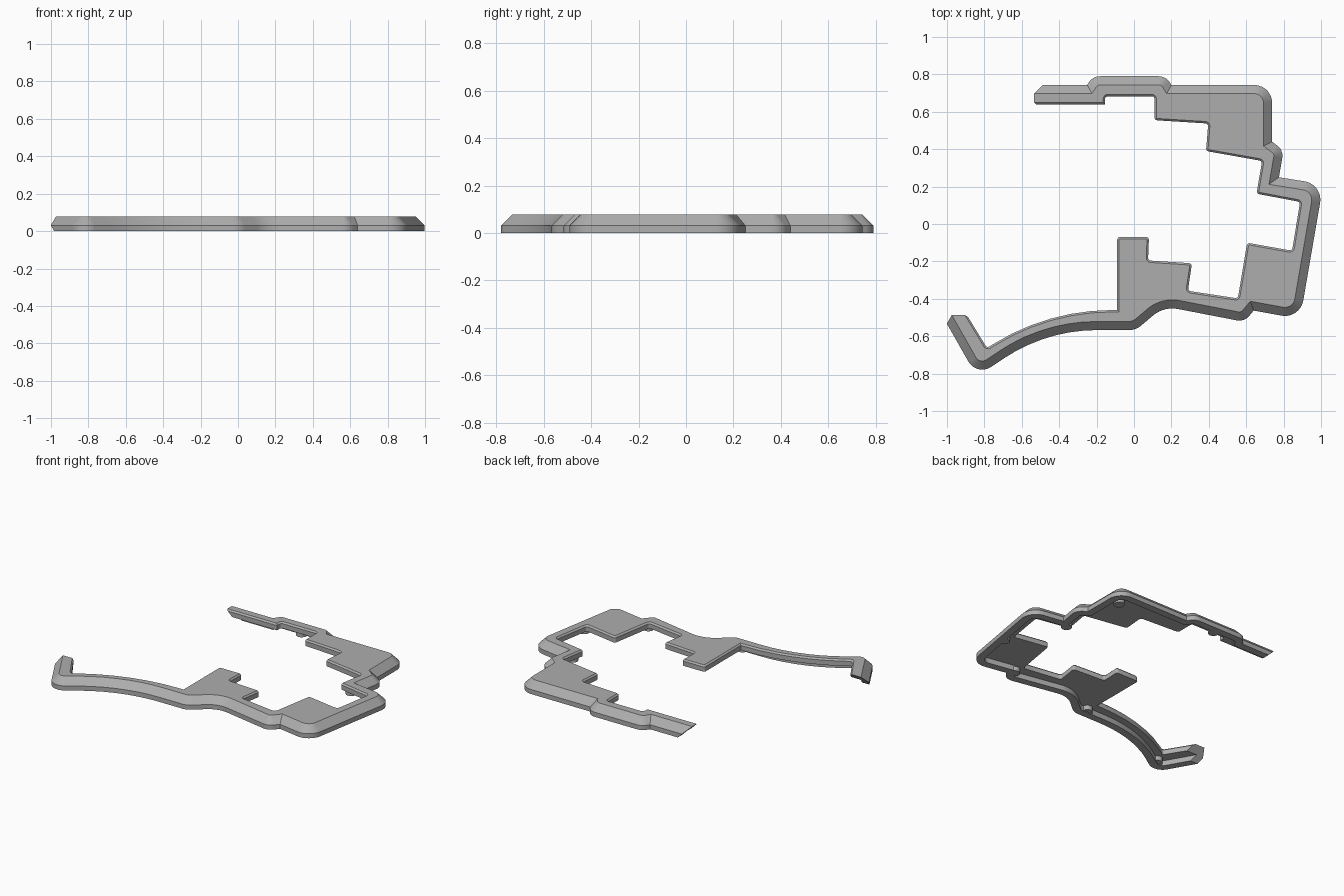
import bpy, bmesh, math
from mathutils import Vector

cube = bpy.data.objects.get("Cube")
if cube:
    bpy.data.objects.remove(cube, do_unlink=True)

TOP, PLATE_BOTTOM = 0.077, 0.035

grey = bpy.data.materials.new("mid grey")
grey.use_nodes = True
grey.diffuse_color = (0.42, 0.42, 0.42, 1)
grey.node_tree.nodes["Principled BSDF"].inputs["Base Color"].default_value = (0.42, 0.42, 0.42, 1)

# Corners as (x, y, fillet radius); the outside runs clockwise from bar to hook
OUTER = [(-.535, .743, 0), (-.25, .743, 0), (-.22, .79, .07), (.17, .79, .07), (.2, .743, 0),
         (.738, .743, .095), (.738, .44, 0), (.80, .395, .07), (.775, .25, 0), (1.012, .212, .1),
         (.888, -.508, .1), (.64, -.463, 0), (.59, -.523, .07), (.16, -.44, .16), (.01, -.567, .1),
         (-.47, -.567, .9), (-.84, -.815, .085), (-1.027, -.487, 0)]
R = .015
INNER = [(-.893, -.487, 0), (-.786, -.663, R), (-.46, -.46, 1.2), (-.09, -.46, 0), (-.09, -.07, R),
         (.08, -.07, R), (.075, -.195, R), (.31, -.21, R), (.288, -.357, R), (.555, -.398, R),
         (.605, -.1, R), (.845, -.143, R), (.888, .118, R), (.655, .162, R), (.685, .337, R),
         (.385, .39, R), (.397, .537, R), (.11, .555, R), (.11, .683, R), (-.155, .683, R),
         (-.155, .64, 0), (-.535, .64, 0)]


def fillet(corners):
    """Turn corners with radii into a point path with arcs."""
    path = []
    for i, (x, y, r) in enumerate(corners):
        p = Vector((x, y))
        if r == 0:
            path.append(p)
            continue
        a = (Vector(corners[i - 1][:2]) - p).normalized()
        b = (Vector(corners[i + 1][:2]) - p).normalized()
        half = a.angle(b) / 2
        centre = p + (a + b).normalized() * r / math.sin(half)
        v0 = p + a * r / math.tan(half) - centre
        turn = v0.angle_signed(p + b * r / math.tan(half) - centre)
        steps = 4 if r == R else max(6, int(abs(turn) * 12))
        start = math.atan2(v0.y, v0.x)
        for k in range(steps + 1):
            t = start - turn * k / steps
            path.append(centre + Vector((math.cos(t), math.sin(t))) * r)
    return path


def offset(path, d):
    """Mitred offset towards the right-hand (material) side."""
    out = []
    for i, p in enumerate(path):
        normals = []
        for q0, q1 in ((i - 1, i), (i, i + 1)):
            if q0 >= 0 and q1 < len(path):
                e = (path[q1] - path[q0]).normalized()
                normals.append(Vector((e.y, -e.x)))
        n = sum(normals, Vector((0, 0))).normalized()
        out.append(p + n * d / max(n.dot(normals[0]), 0.3))
    return out


def build_frame():
    bm = bmesh.new()
    outer, inner = fillet(OUTER), fillet(INNER)

    def rail(path, d, z):
        return [bm.verts.new((p.x, p.y, z)) for p in offset(path, d)]

    # Outside rim section, then the inner edge with its small bevel
    rim = [rail(outer, d, z) for d, z in
           ((.05, PLATE_BOTTOM), (.05, 0), (0, 0), (0, .031), (.046, TOP))]
    edge = [rail(inner, d, z) for d, z in ((.01, TOP), (0, TOP - .01), (0, PLATE_BOTTOM))]
    for rails in (rim, edge):
        for lo, hi in zip(rails, rails[1:]):
            for i in range(len(lo) - 1):
                bm.faces.new((lo[i], lo[i + 1], hi[i + 1], hi[i]))
    bm.faces.new(rim[-1] + edge[0])
    bm.faces.new(rim[0] + edge[-1])

    # Undercut ends
    bar_end = [r[0] for r in rim] + [r[-1] for r in edge]
    hook_end = [r[-1] for r in rim] + [r[0] for r in edge]
    for verts, normal, axis, origin in (
            (bar_end, (-1, 0, 0), (1, 0, 0), (-.535, .64, 0)),
            (hook_end, (0, 1, 0), (.57, -1, 0), (-.893, -.487, 0))):
        bm.faces.new(verts)
        for v in verts:
            shift = TOP - v.co.z + Vector(normal).dot(v.co - Vector(origin))
            v.co += Vector(axis) * shift
    bmesh.ops.recalc_face_normals(bm, faces=bm.faces)
    mesh = bpy.data.meshes.new("frame")
    bm.to_mesh(mesh)
    bm.free()
    obj = bpy.data.objects.new("frame", mesh)
    bpy.context.collection.objects.link(obj)
    return obj


def finish(obj):
    obj.data.materials.append(grey)
    bpy.ops.object.select_all(action="DESELECT")
    obj.select_set(True)
    bpy.context.view_layer.objects.active = obj
    bpy.ops.object.shade_smooth_by_angle(angle=math.radians(25))


finish(build_frame())

# Round mounting bosses on the underside
for i, (x, y) in enumerate([(.64, .62), (.71, .2), (-.03, .725), (.89, -.18),
                            (.59, -.44), (-.06, -.52), (-.79, -.72)]):
    bpy.ops.mesh.primitive_cylinder_add(vertices=24, radius=.034, depth=.036, location=(x, y, .022))
    boss = bpy.context.object
    boss.name = f"mounting_boss_{i + 1}"
    finish(boss)
